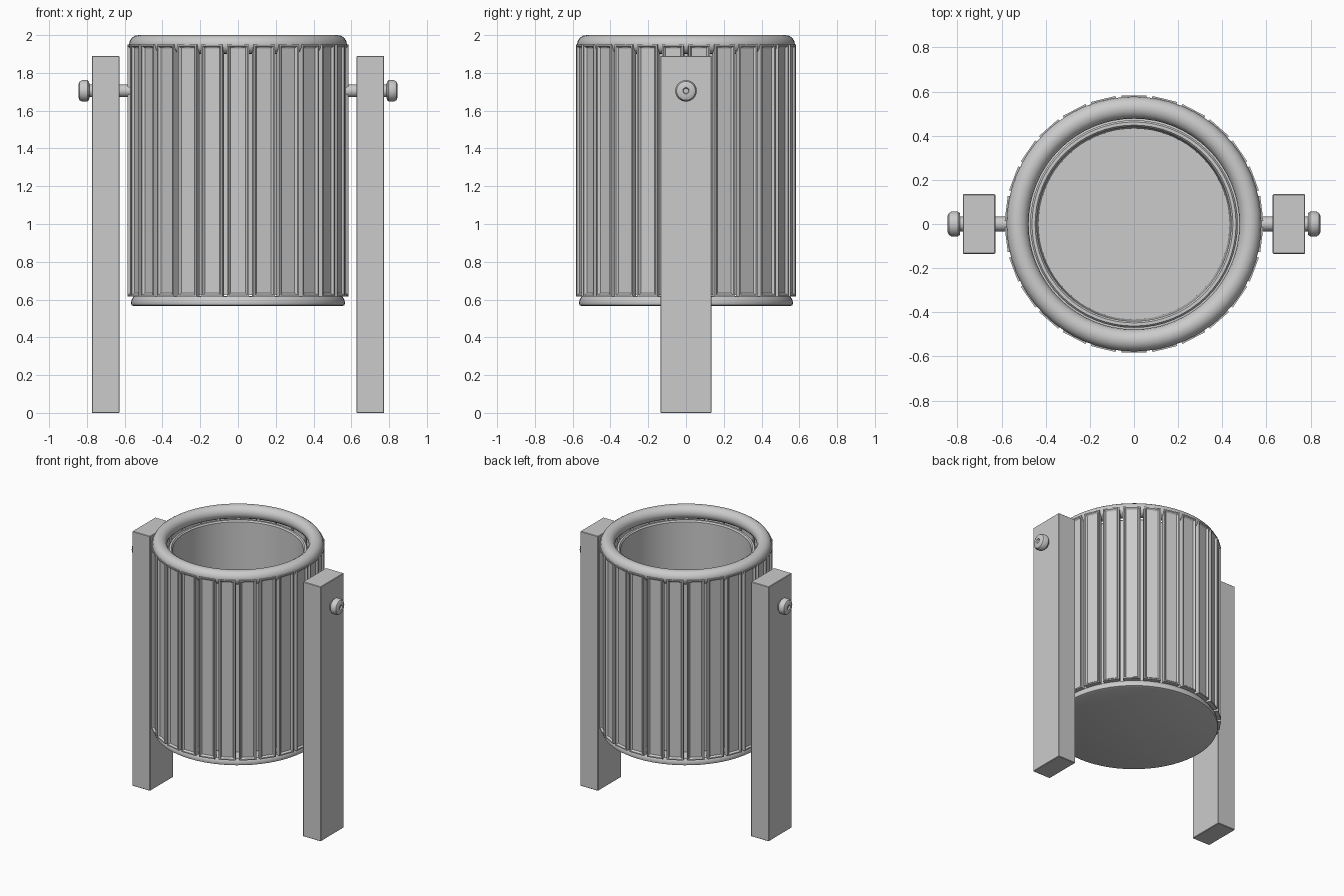
import bpy, bmesh, math
from mathutils import Matrix, Vector

if "Cube" in bpy.data.objects:
    bpy.data.objects.remove(bpy.data.objects["Cube"])


def finish(bm, name, smooth=True):
    bmesh.ops.recalc_face_normals(bm, faces=bm.faces)
    me = bpy.data.meshes.new(name)
    bm.to_mesh(me)
    bm.free()
    ob = bpy.data.objects.new(name, me)
    bpy.context.collection.objects.link(ob)
    if smooth:
        bpy.ops.object.select_all(action='DESELECT')
        ob.select_set(True)
        bpy.context.view_layer.objects.active = ob
        bpy.ops.object.shade_smooth_by_angle(angle=math.radians(35))
    return ob


def lathe(name, profile, steps=64, closed=False, matrix=None):
    """Spin an (r, z) profile around z, then place it."""
    bm = bmesh.new()
    vs = [bm.verts.new((r, 0, z)) for r, z in profile]
    for a, b in zip(vs, vs[1:]):
        bm.edges.new((a, b))
    if closed:
        bm.edges.new((vs[-1], vs[0]))
    bmesh.ops.spin(bm, geom=bm.verts[:] + bm.edges[:], cent=(0, 0, 0),
                   axis=(0, 0, 1), angle=math.tau, steps=steps)
    bmesh.ops.remove_doubles(bm, verts=bm.verts[:], dist=1e-5)
    if matrix:
        bm.transform(matrix)
    return finish(bm, name)


def add_box(bm, size, centre):
    m = Matrix.Translation(centre) @ Matrix.Diagonal((*size, 1))
    return bmesh.ops.create_cube(bm, size=1, matrix=m)['verts']


# Rounded top rim
rim = [(0.527 + 0.05 * math.cos(i * math.tau / 16),
        1.95 + 0.05 * math.sin(i * math.tau / 16)) for i in range(16)]
lathe("top_rim", rim, closed=True)

# Base plate with rounded edge
lathe("base_plate", [(0, 0.565), (0.55, 0.565), (0.563, 0.57), (0.567, 0.58),
                     (0.563, 0.60), (0.553, 0.615), (0.53, 0.62), (0, 0.62)])

# Inner liner bucket
lathe("inner_liner", [(0, 0.625), (0.47, 0.625), (0.47, 1.91), (0.462, 1.92),
                      (0.448, 1.92), (0.44, 1.91), (0.432, 0.65), (0, 0.65)])

# Slats around the body, each with a recessed front panel
COUNT = 26
bm = bmesh.new()
add_box(bm, (0.035, 0.115, 1.335), (0.5655, 0, 1.2825))
bm.faces.ensure_lookup_table()
bm.normal_update()
front = [f for f in bm.faces if f.normal.x > 0.9]
bmesh.ops.inset_individual(bm, faces=front, thickness=0.012)
bmesh.ops.inset_individual(bm, faces=front, thickness=0.014, depth=-0.012)
bm.normal_update()
slat = finish(bm, "slat_01", smooth=False)
slat.rotation_euler.z = -math.pi / 2
for i in range(1, COUNT):
    ob = bpy.data.objects.new("slat_%02d" % (i + 1), slat.data)
    ob.rotation_euler.z = -math.pi / 2 + i * math.tau / COUNT
    bpy.context.collection.objects.link(ob)

# Posts and pivot bolts on both sides
bolt = [(0, 0.54), (0.033, 0.54), (0.033, 0.787), (0.048, 0.788),
        (0.057, 0.798), (0.057, 0.825), (0.05, 0.838), (0.035, 0.845),
        (0.017, 0.845), (0.013, 0.835), (0, 0.835)]
for side, s in (("left", -1), ("right", 1)):
    bm = bmesh.new()
    add_box(bm, (0.146, 0.27, 1.89), (s * 0.701, 0, 0.945))
    bmesh.ops.bevel(bm, geom=bm.edges[:], offset=0.003, segments=1, affect='EDGES')
    finish(bm, side + "_post", smooth=False)
    place = Matrix.Translation((0, 0, 1.705)) @ Matrix.Rotation(s * math.pi / 2, 4, 'Y')
    lathe(side + "_pivot_bolt", bolt, steps=24, matrix=place)
